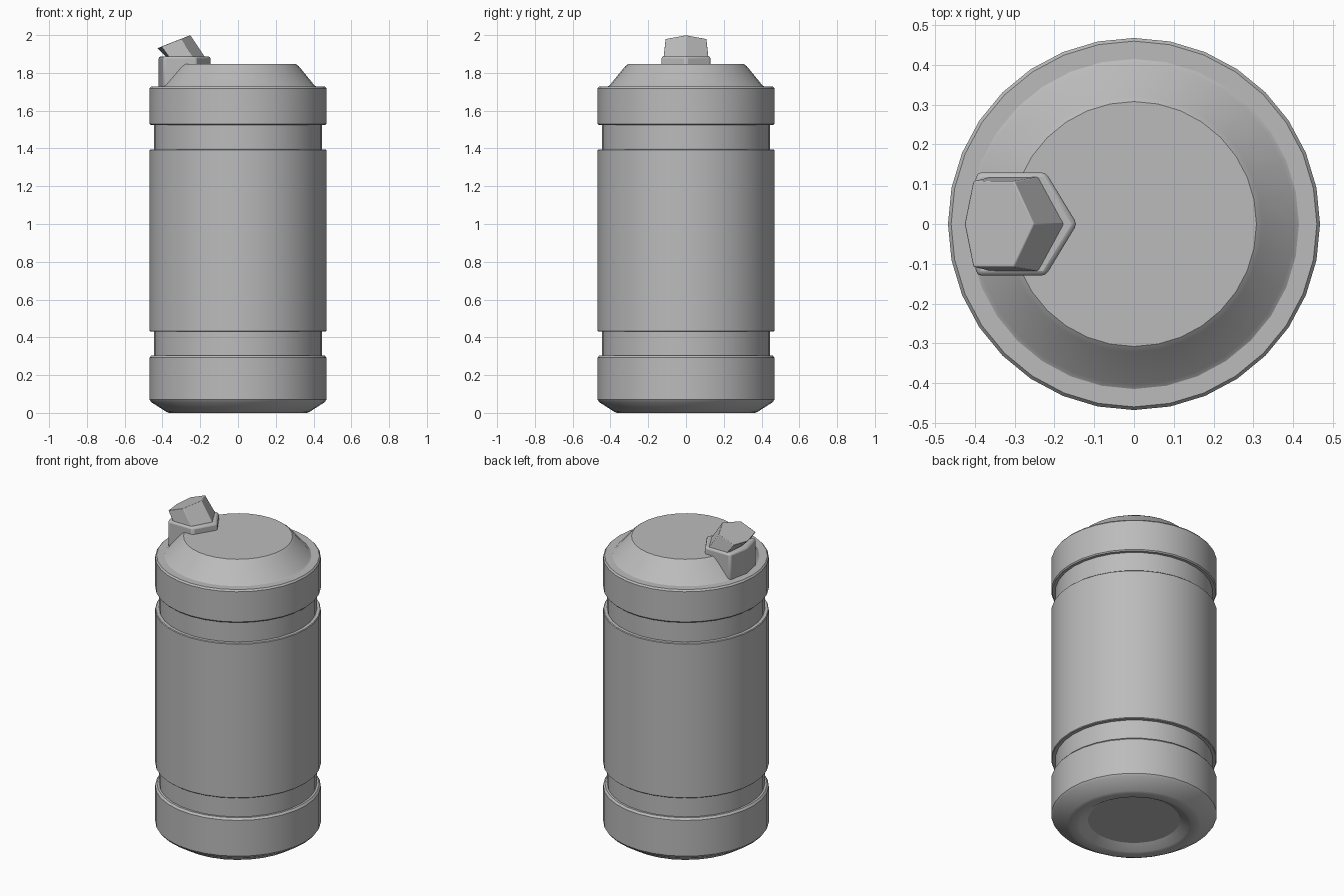
import bpy, bmesh, math

SIDES = 32

if "Cube" in bpy.data.objects:
    bpy.data.objects.remove(bpy.data.objects["Cube"], do_unlink=True)

grey = bpy.data.materials.new("plain_grey")
grey.use_nodes = True
colour = (0.5, 0.5, 0.5, 1)
grey.diffuse_color = colour
grey.node_tree.nodes["Principled BSDF"].inputs["Base Color"].default_value = colour


def finish(name, bm, bevel=0, angle=30):
    bmesh.ops.recalc_face_normals(bm, faces=bm.faces)
    mesh = bpy.data.meshes.new(name)
    bm.to_mesh(mesh)
    bm.free()
    mesh.materials.append(grey)
    obj = bpy.data.objects.new(name, mesh)
    bpy.context.collection.objects.link(obj)
    bpy.ops.object.select_all(action="DESELECT")
    obj.select_set(True)
    bpy.context.view_layer.objects.active = obj
    bpy.ops.object.shade_smooth_by_angle(angle=math.radians(angle))
    if bevel:
        mod = obj.modifiers.new("soft_edges", "BEVEL")
        mod.width = bevel
        mod.segments = 2
        mod.limit_method = "ANGLE"
        mod.angle_limit = math.radians(35)
    return obj


def loft(name, rings, bevel=0, angle=30):
    """Skin a stack of equal-length rings and cap both ends."""
    bm = bmesh.new()
    loops = [[bm.verts.new(p) for p in ring] for ring in rings]
    n = len(loops[0])
    for low, high in zip(loops, loops[1:]):
        for i in range(n):
            j = (i + 1) % n
            bm.faces.new((low[i], low[j], high[j], high[i]))
    bm.faces.new(loops[0][::-1])
    bm.faces.new(loops[-1])
    return finish(name, bm, bevel, angle)


def turned(name, profile):
    """Revolve (radius, height) points around the vertical axis."""
    steps = [2 * math.pi * i / SIDES for i in range(SIDES)]
    return loft(name, [[(r * math.cos(a), r * math.sin(a), z) for a in steps]
                       for r, z in profile])


def mirrored(half):
    """Outline from its tip, along +y to the rear point, back along -y."""
    return half + [(x, -y, z) for x, y, z in half[-2:0:-1]]


# Turned body parts
turned("base_cup", [(0.26, 0.035), (0.31, 0.005), (0.325, 0), (0.365, 0), (0.38, 0.006),
                    (0.458, 0.056), (0.468, 0.07), (0.468, 0.293), (0.458, 0.305),
                    (0.43, 0.305)])
turned("bottle_core", [(0.445, 0.29), (0.445, 1.54)])
turned("sleeve", [(0.44, 0.43), (0.464, 0.43), (0.468, 0.434), (0.468, 1.391),
                  (0.464, 1.395), (0.44, 1.395)])
turned("lid", [(0.43, 1.523), (0.462, 1.523), (0.468, 1.53), (0.468, 1.718),
               (0.46, 1.728), (0.415, 1.728), (0.404, 1.735), (0.322, 1.835),
               (0.308, 1.846)])

# Drinking spout: upright foot and tilted nozzle
foot = [(-0.143, 0), (-0.222, 0.13), (-0.395, 0.13), (-0.42, 0)]
loft("spout_foot", [mirrored([(x, y, z) for x, y in foot]) for z in (1.71, 1.888)],
     bevel=0.012)
nozzle_low = [(-0.165, 0, 1.87), (-0.23, 0.12, 1.87), (-0.355, 0.12, 1.87), (-0.365, 0, 1.87)]
nozzle_top = [(-0.252, 0, 2.0), (-0.302, 0.108, 1.98), (-0.405, 0.108, 1.94), (-0.427, 0, 1.93)]
loft("spout_nozzle", [mirrored(nozzle_low), mirrored(nozzle_top)], bevel=0.003, angle=20)
